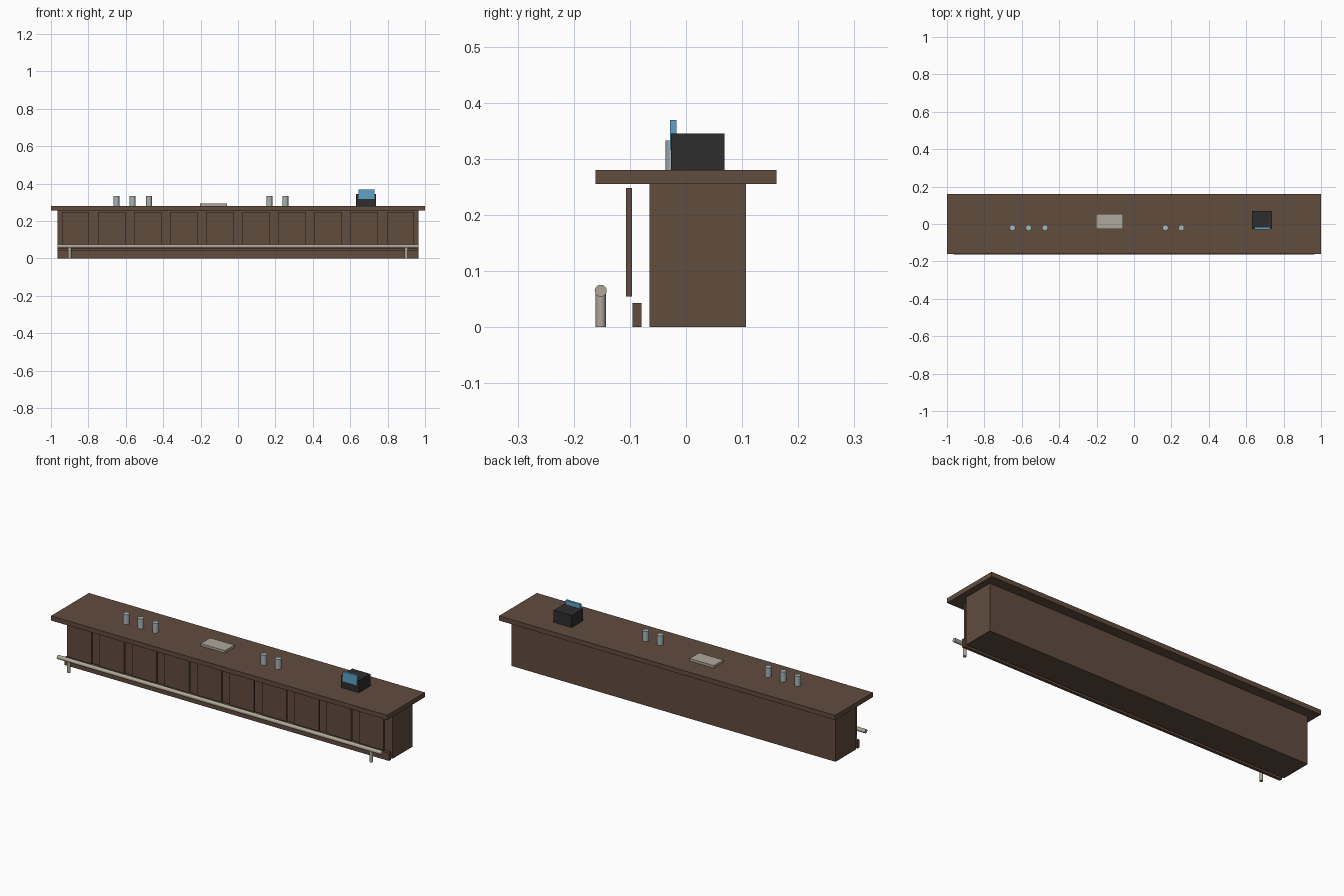
import bpy
import math

if "Cube" in bpy.data.objects:
    bpy.data.objects.remove(bpy.data.objects["Cube"])


def material(name, rgb):
    m = bpy.data.materials.new(name)
    m.diffuse_color = (*rgb, 1)
    m.use_nodes = True
    m.node_tree.nodes["Principled BSDF"].inputs["Base Color"].default_value = m.diffuse_color
    return m


WOOD = material("brown_wood", (0.120, 0.072, 0.048))
METAL = material("pale_metal", (0.43, 0.39, 0.32))
GLASS = material("grey_glass", (0.39, 0.46, 0.48))
DARK = material("dark_plastic", (0.027, 0.027, 0.027))
BLUE = material("blue_screen", (0.11, 0.36, 0.58))


def box(name, x, y, z, mat):
    """Box from (min, max) pairs on each axis."""
    bpy.ops.mesh.primitive_cube_add(size=1, location=[sum(p) / 2 for p in (x, y, z)])
    ob = bpy.context.object
    ob.name = name
    ob.scale = [p[1] - p[0] for p in (x, y, z)]
    bpy.ops.object.transform_apply(location=False, rotation=False, scale=True)
    ob.data.materials.append(mat)
    return ob


def rod(name, radius, length, centre, mat, rotation=(0, 0, 0), sides=16):
    bpy.ops.mesh.primitive_cylinder_add(vertices=sides, radius=radius, depth=length,
                                        location=centre, rotation=rotation)
    ob = bpy.context.object
    ob.name = name
    ob.data.materials.append(mat)
    bpy.ops.object.shade_smooth_by_angle(angle=math.radians(40))
    return ob


TOP = 0.28

# Counter body, overhanging top and kick board
box("counter_body", (-0.965, 0.965), (-0.065, 0.107), (0, 0.255), WOOD)
box("counter_top", (-1, 1), (-0.161, 0.161), (0.255, TOP), WOOD)
box("kick_board", (-0.965, 0.965), (-0.095, -0.079), (0, 0.043), WOOD)

# Row of ten front panels
for i in range(10):
    cx = (i - 4.5) * 0.193
    box(f"front_panel_{i + 1}", (cx - 0.073, cx + 0.073), (-0.107, -0.096), (0.055, 0.248), WOOD)

# Foot rail with two posts
rod("foot_rail", 0.0107, 1.93, (0, -0.152, 0.065), METAL, (0, math.pi / 2, 0))
for side, x in (("left", -0.9), ("right", 0.9)):
    rod(f"rail_post_{side}", 0.009, 0.065, (x, -0.152, 0.0325), METAL)

# Drinking glasses
for i, x in enumerate((-0.65, -0.564, -0.476, 0.168, 0.253)):
    rod(f"glass_{i + 1}", 0.016, 0.053, (x, -0.0205, TOP + 0.0265), GLASS, sides=12)

# Serving tray
box("tray", (-0.204, -0.059), (-0.027, 0.054), (TOP, 0.293), METAL)

# Cash register with raised screen
box("register_body", (0.632, 0.739), (-0.027, 0.069), (TOP, 0.345), DARK)
box("register_screen", (0.643, 0.729), (-0.0285, -0.017), (0.317, 0.369), BLUE)
